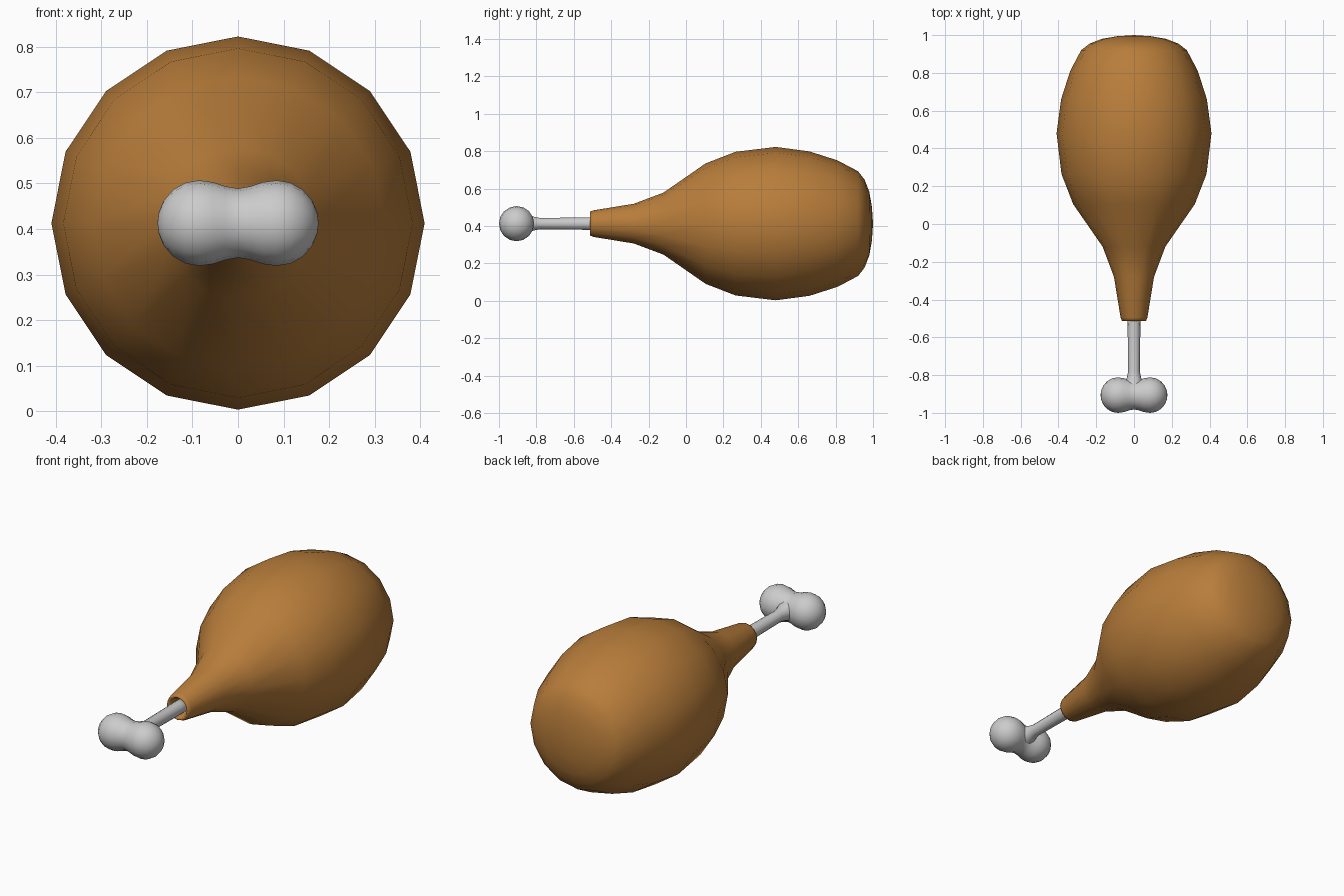
import bpy, bmesh, math

if "Cube" in bpy.data.objects:
    bpy.data.objects.remove(bpy.data.objects["Cube"])

CZ = 0.413  # height of the long axis


def material(name, rgb):
    m = bpy.data.materials.new(name)
    m.diffuse_color = (*rgb, 1)
    m.use_nodes = True
    m.node_tree.nodes["Principled BSDF"].inputs["Base Color"].default_value = m.diffuse_color
    return m


def lathe(name, profile, axis, sides, mat, centre):
    """Revolve (position, radius) pairs around the x or y axis."""
    bm = bmesh.new()
    rings = []
    for p, r in profile:
        count = 1 if r == 0 else sides
        ring = []
        for i in range(count):
            a = 2 * math.pi * i / sides
            u, w = r * math.cos(a), r * math.sin(a)
            co = (u, p, w) if axis == 'y' else (p, u, w)
            ring.append(bm.verts.new([c + o for c, o in zip(co, centre)]))
        rings.append(ring)
    for a, b in zip(rings, rings[1:]):
        for i in range(sides):
            j = (i + 1) % sides
            if len(a) == 1:
                bm.faces.new((a[0], b[i], b[j]))
            elif len(b) == 1:
                bm.faces.new((a[i], a[j], b[0]))
            else:
                bm.faces.new((a[i], a[j], b[j], b[i]))
    bmesh.ops.recalc_face_normals(bm, faces=bm.faces)
    me = bpy.data.meshes.new(name)
    bm.to_mesh(me)
    bm.free()
    me.materials.append(mat)
    me.polygons.foreach_set("use_smooth", [True] * len(me.polygons))
    ob = bpy.data.objects.new(name, me)
    bpy.context.collection.objects.link(ob)
    return ob


brown = material("roasted_brown", (0.48, 0.205, 0.043))
grey = material("bone_grey", (0.60, 0.60, 0.60))

# Meat: rolled rim around the bone, narrow neck, plump body, blunt end
lathe("meat", [
    (-0.47, 0.030), (-0.495, 0.048), (-0.514, 0.056), (-0.512, 0.064),
    (-0.495, 0.071), (-0.28, 0.106), (-0.12, 0.166), (0.105, 0.322),
    (0.265, 0.384), (0.48, 0.410), (0.66, 0.386), (0.81, 0.338),
    (0.92, 0.280), (0.955, 0.235), (0.98, 0.17), (0.994, 0.09), (1.0, 0),
], 'y', 16, brown, (0, 0, CZ))

# Bone shaft, flaring into the knuckle
lathe("bone_shaft", [
    (-0.40, 0), (-0.40, 0.035), (-0.52, 0.034), (-0.78, 0.031),
    (-0.815, 0.038), (-0.86, 0.055),
], 'y', 14, grey, (0, 0, CZ))

# Knuckle: two rounded lobes joined by a soft waist
half = [(0.028, 0.081), (0.055, 0.090), (0.085, 0.094), (0.115, 0.089),
        (0.142, 0.074), (0.163, 0.050), (0.174, 0.024), (0.177, 0)]
lathe("bone_knuckle", [(-x, r) for x, r in reversed(half)] + [(0, 0.076)] + half,
      'x', 16, grey, (0, -0.906, CZ))
